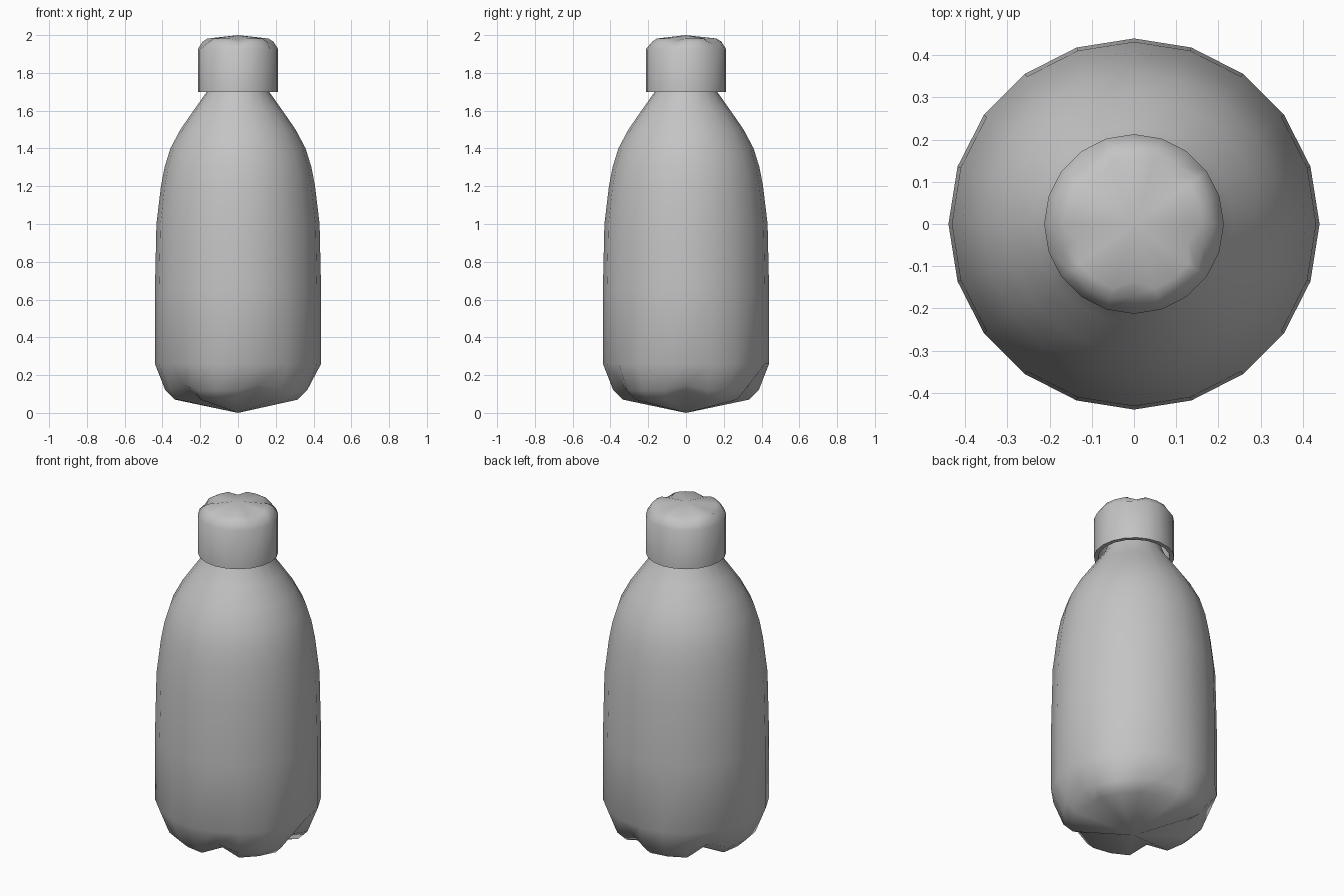
import bpy
import bmesh
from math import cos, sin, pi, radians

SIDES = 20

cube = bpy.data.objects.get("Cube")
if cube:
    bpy.data.objects.remove(cube, do_unlink=True)

grey = bpy.data.materials.new("plain_grey")
grey.use_nodes = True
colour = (0.55, 0.55, 0.55, 1)
grey.diffuse_color = colour
grey.node_tree.nodes["Principled BSDF"].inputs["Base Color"].default_value = colour


def ring(bm, foot, notch=None, phase=0):
    """Ring of (radius, height); every fourth vertex may be a notch."""
    verts = []
    for k in range(SIDES):
        r, z = notch if notch and k % 4 == phase else foot
        a = 2 * pi * k / SIDES
        verts.append(bm.verts.new((r * cos(a), r * sin(a), z)))
    return verts


def make_part(name, build, smooth_angle):
    bm = bmesh.new()
    rings, start_tip, end_tip = build(bm)
    for low, high in zip(rings, rings[1:]):
        for k in range(SIDES):
            n = (k + 1) % SIDES
            bm.faces.new((low[k], low[n], high[n], high[k]))
    # close both ends with a fan
    for tip, loop in ((start_tip, rings[0]), (end_tip, rings[-1])):
        centre = bm.verts.new((0, 0, tip))
        for k in range(SIDES):
            bm.faces.new((centre, loop[k], loop[(k + 1) % SIDES]))
    bmesh.ops.recalc_face_normals(bm, faces=bm.faces[:])
    mesh = bpy.data.meshes.new(name)
    bm.to_mesh(mesh)
    bm.free()
    mesh.materials.append(grey)
    obj = bpy.data.objects.new(name, mesh)
    bpy.context.collection.objects.link(obj)
    bpy.ops.object.select_all(action='DESELECT')
    obj.select_set(True)
    bpy.context.view_layer.objects.active = obj
    bpy.ops.object.shade_smooth_by_angle(angle=radians(smooth_angle))
    return obj


# Bottle: five-footed base, straight wall, rounded shoulder, neck inside the cap
def build_bottle(bm):
    rings = [ring(bm, (0.333, 0.07), (0.28, 0.10)),
             ring(bm, (0.385, 0.12), (0.355, 0.15))]
    wall = [(0.44, 0.26), (0.44, 0.65), (0.432, 1.0), (0.408, 1.2),
            (0.389, 1.3), (0.358, 1.4), (0.305, 1.5), (0.236, 1.6),
            (0.165, 1.7), (0.14, 1.77)]
    rings += [ring(bm, p) for p in wall]
    return rings, 0.0, 1.77


# Cap: hollow underside, plain wall, top with five shallow notches
def build_cap(bm):
    rings = [ring(bm, p) for p in ((0.19, 1.86), (0.19, 1.70),
                                   (0.213, 1.70), (0.213, 1.925))]
    rings += [ring(bm, (0.187, 1.966), (0.172, 1.957), 3),
              ring(bm, (0.161, 1.982), (0.135, 1.973), 3)]
    return rings, 1.86, 2.0


make_part("bottle_body", build_bottle, 50)
make_part("bottle_cap", build_cap, 60)
